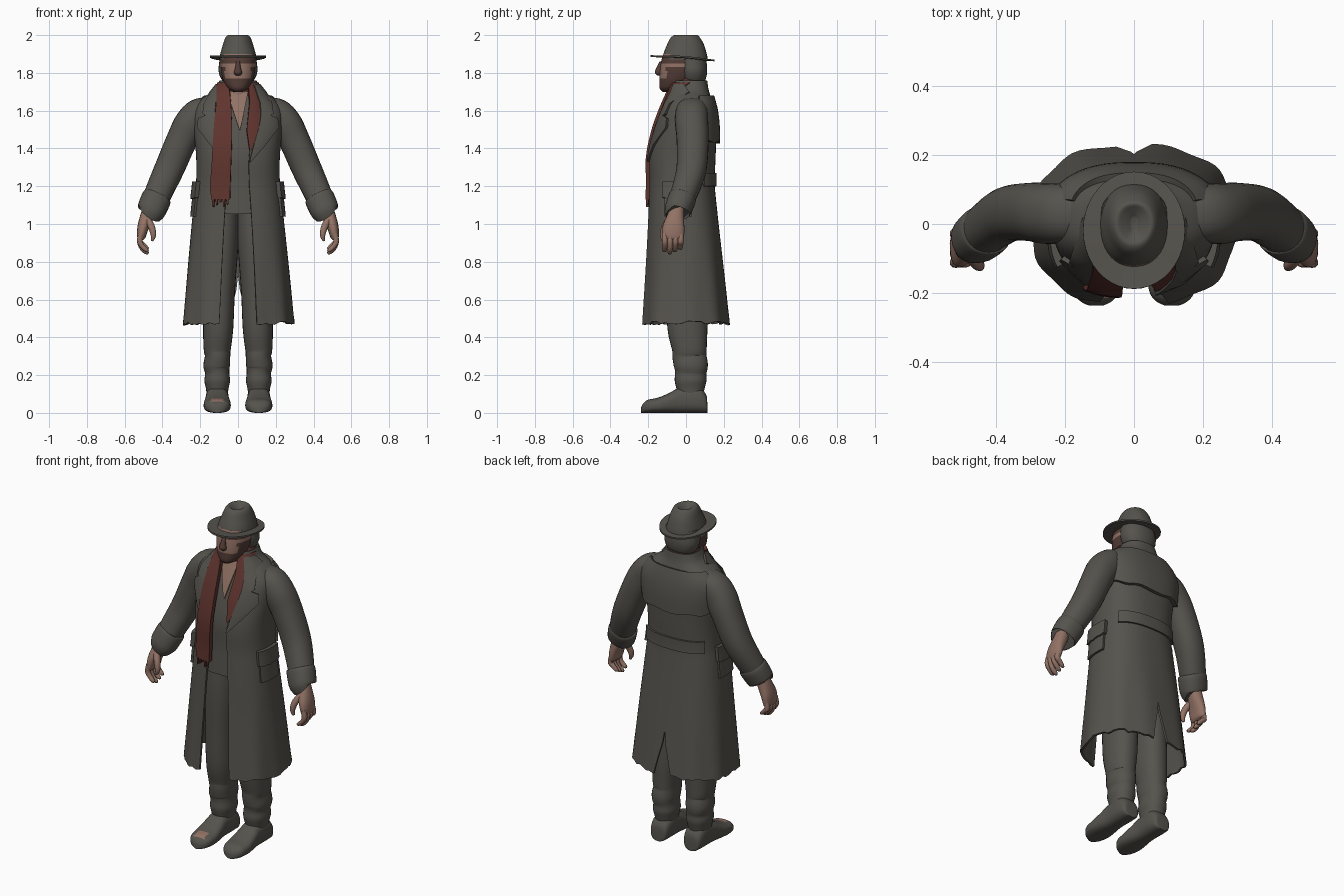
import bpy, bmesh, math, random
from mathutils import Vector

random.seed(4)
cube = bpy.data.objects.get("Cube")
if cube:
    bpy.data.objects.remove(cube)


def material(name, *rgb):
    m = bpy.data.materials.new(name)
    m.use_nodes = True
    m.diffuse_color = (*rgb, 1)
    m.node_tree.nodes["Principled BSDF"].inputs["Base Color"].default_value = (*rgb, 1)
    return m


WOOL = material("charcoal wool", .093, .087, .075)
SKIN = material("weathered skin", .29, .17, .13)
RUST = material("rust scarf", .115, .034, .027)
BEARD = material("brown beard", .085, .045, .036)


def smooth(rows, k=4):
    """Catmull-Rom interpolation of number rows."""
    out = []
    for i in range(len(rows) - 1):
        a, b, c, d = (Vector(rows[max(0, min(len(rows) - 1, i + j))]) for j in (-1, 0, 1, 2))
        for s in range(k):
            t = s / k
            out.append(b + (c - a) * t / 2 + (a * 2 - b * 5 + c * 4 - d) * t * t / 2
                       + (b * 3 - a - c * 3 + d) * t ** 3 / 2)
    return out + [Vector(rows[-1])]


def surface(name, rows, mats, closed=False, thick=0, skip=None, rule=None):
    """Quad sheet or capped tube through rows of points."""
    bm = bmesh.new()
    g = [[bm.verts.new(p) for p in r] for r in rows]
    n = len(g[0])
    for lo, hi in zip(g, g[1:]):
        for j in range(n if closed else n - 1):
            if j != skip:
                k = (j + 1) % n
                bm.faces.new((lo[j], lo[k], hi[k], hi[j]))
    if closed:
        bm.faces.new(g[0][::-1])
        bm.faces.new(g[-1])
    bmesh.ops.remove_doubles(bm, verts=bm.verts, dist=.0004)
    if closed:
        bmesh.ops.recalc_face_normals(bm, faces=bm.faces)
    if rule:
        for f in bm.faces:
            f.material_index = rule(f.calc_center_median())
    me = bpy.data.meshes.new(name)
    bm.to_mesh(me)
    bm.free()
    for m in mats:
        me.materials.append(m)
    ob = bpy.data.objects.new(name, me)
    bpy.context.collection.objects.link(ob)
    bpy.ops.object.select_all(action='DESELECT')
    ob.select_set(True)
    bpy.context.view_layer.objects.active = ob
    if thick:
        mod = ob.modifiers.new("thickness", 'SOLIDIFY')
        mod.thickness = thick
        bpy.ops.object.modifier_apply(modifier=mod.name)
    bpy.ops.object.shade_smooth_by_angle(angle=math.radians(50))
    return ob


def power(v, e):
    return math.copysign(abs(v) ** e, v)


def loft(name, stations, mats, axis=None, ref=(0, 1, 0), n=20, k=4, e=.9, rule=None):
    """Tube through stations (x, y, z, half width, half depth)."""
    st = smooth(stations, k)
    rows = []
    for i, s in enumerate(st):
        t = Vector(axis) if axis else (st[min(i + 1, len(st) - 1)] - st[max(i - 1, 0)]).to_3d()
        t.normalize()
        side = Vector(ref).cross(t).normalized()
        other = t.cross(side)
        ang = [math.tau * j / n for j in range(n)]
        rows.append([s.to_3d() + side * s[3] * power(math.cos(a), e)
                     + other * s[4] * power(math.sin(a), e) for a in ang])
    return surface(name, rows, mats, True, rule=rule)


def upright(name, rows, mats, **kw):
    """Vertical loft from (z, half width, front y, back y)."""
    return loft(name, [(0, (f + b) / 2, z, w, (b - f) / 2) for z, w, f, b in rows],
                mats, axis=(0, 0, 1), **kw)


# Coat outline: z, half width, front y, back y, front gap
COAT = smooth([(.47, .295, -.235, .23, .1), (.8, .265, -.215, .195, .085),
               (1.1, .235, -.2, .162, .068), (1.22, .222, -.195, .152, .06),
               (1.36, .222, -.195, .157, .06), (1.5, .235, -.165, .16, .085),
               (1.6, .235, -.13, .15, .1), (1.66, .195, -.105, .135, .085),
               (1.71, .125, -.085, .12, .07), (1.76, .098, -.075, .112, .065)], 5)


def coat_row(z):
    for a, b in zip(COAT, COAT[1:]):
        if z <= b[0]:
            return a.lerp(b, (z - a[0]) / (b[0] - a[0]))
    return COAT[-1]


def coat_point(z, t, off=0.0):
    _, w, f, b, _ = coat_row(z)
    off += .009 * math.sin(9 * t) * max(0, 1 - z)
    return Vector(((w + off) * power(math.sin(t), .8),
                   (f + b) / 2 - ((b - f) / 2 + off) * power(math.cos(t), .8), z))


def coat_angle(x, z):
    return math.copysign(math.asin(min(1, abs(x) / coat_row(z)[1]) ** 1.25), x)


def spread(a, b, n):
    return [a + (b - a) * i / (n - 1) for i in range(n)]


# Long coat, open in front and slit behind
rows = []
for i, r in enumerate(COAT):
    t0 = coat_angle(r[4], r[0])
    slit = .11 * max(0, .68 - r[0]) / .2
    row = [coat_point(r[0], t) for t in
           spread(t0, math.pi - slit, 32) + spread(math.pi + slit, math.tau - t0, 32)]
    if i == 0:
        for p in row:
            p.z += random.uniform(-.008, .012) + .02 * max(0, p.x)
    rows.append(row)
surface("long_coat", rows, [WOOL], thick=.012, skip=31)


def patch(name, z0, z1, t0, t1, off, wave=0.0):
    """Layer of cloth lying over the coat."""
    rows = [[coat_point(z, t, off) for t in spread(t0, t1, 24)] for z in spread(z0, z1, 8)]
    for i, p in enumerate(rows[0]):
        p.z += wave * math.sin(i * .9) - wave * 3 * math.sin(math.pi * i / 23)
    surface(name, rows, [WOOL], thick=off + .004)


patch("back_cape", 1.45, 1.68, 1.9, math.tau - 1.9, .02, .006)
patch("back_belt", 1.2, 1.27, 2.2, math.tau - 2.2, .01)


def strip(name, rows, mat, off, thick=.012, s=1):
    """Band on the chest from (z, inner x, outer x)."""
    pts = [[coat_point(z, coat_angle(x, z), off) for x in spread(*sorted((a * s, b * s)), 7)]
           for z, a, b in rows[::-1]]
    return surface(name, pts, [mat], thick=thick)


# Shirt, open collar, scarf
upright("waistcoat", [(r[0], r[1] - .03, r[2] + .024, r[3] - .03) for r in COAT
                      if 1.02 < r[0] < 1.69], [WOOL], n=40, k=1, e=.8)
strip("open_collar_skin", [(1.7, -.06, .06), (1.62, -.035, .04), (1.55, -.01, .025),
                           (1.5, .008, .012)], SKIN, -.015)
tail = smooth([(1.75, -.095, -.045), (1.66, -.105, -.036), (1.5, -.12, -.03),
               (1.3, -.13, -.035), (1.2, -.138, -.038), (1.13, -.13, -.04)])
strip("scarf_long_tail", tail, RUST, .018, .025)
strip("scarf_short_tail", [(1.75, .05, .11), (1.65, .06, .12), (1.5, .045, .11),
                           (1.39, .06, .068)], RUST, .008, .02)
for i in range(5):
    x = -.125 + i * .018
    strip("scarf_fringe", [(1.14, x - .007, x + .007),
                           (1.09 + .012 * (i % 3), x - .003, x + .003)], RUST, .014)
upright("scarf_neck_wrap", [(1.68, .1, -.07, .1), (1.73, .098, -.07, .108),
                            (1.78, .075, -.045, .098)], [RUST])

# Neck, head, nose and hair
upright("neck", [(1.62, .062, -.085, .05), (1.7, .06, -.08, .06), (1.8, .06, -.08, .06)], [SKIN])


def face_colour(p):
    jaw = p.z < 1.765 or abs(p.x) > .07 and p.z < 1.83
    brow = 1.85 < p.z < 1.885
    return 1 if jaw or brow else 0


upright("head", [(1.7, .025, -.125, -.04), (1.72, .055, -.14, 0), (1.76, .078, -.14, .04),
                 (1.81, .09, -.138, .075), (1.86, .092, -.132, .08), (1.9, .09, -.12, .08)],
        [SKIN, BEARD], n=40, k=5, rule=face_colour)
upright("nose", [(1.785, .012, -.15, -.12), (1.8, .022, -.165, -.12),
                 (1.825, .015, -.158, -.12), (1.86, .01, -.14, -.12)], [BEARD], n=12)
upright("hair", [(1.73, .06, .0, .085), (1.77, .09, -.03, .105), (1.81, .103, -.04, .112),
                 (1.85, .1, -.045, .11), (1.89, .095, -.045, .1)], [WOOL], n=28)

# Hat: tilted brim and dented crown
brim = [[Vector((r * .148 * math.sin(a), -.018 - r * .17 * math.cos(a),
                 1.882 + .07 * r * .17 * math.cos(a) + .008 * r * abs(math.sin(a)) ** 3))
         for a in spread(0, math.tau, 41)] for r in (1, .9, .75, .5)]
surface("hat_brim", brim, [WOOL], thick=.009)
crown = upright("hat_crown", [(1.872, .1, -.125, .115), (1.9, .094, -.12, .11),
                              (1.95, .08, -.1, .095), (1.985, .068, -.082, .075),
                              (2.0, .052, -.06, .06), (1.99, .03, -.04, .042),
                              (1.975, .008, -.02, .02)], [WOOL], n=36)
for v in crown.data.vertices:
    if v.co.z > 1.92 and v.co.y < 0:
        v.co.x *= 1 + 2.2 * v.co.y * (v.co.z - 1.92) / .08

for s, side in ((1, "left_"), (-1, "right_")):
    def limb(name, rows, mats, **kw):
        return loft(side + name, [(x * s, *rest) for x, *rest in rows], mats, **kw)

    # Lapel with a notch, pocket and flap
    strip(side + "lapel", [(1.74, .075, .105), (1.7, .09, .14), (1.64, .112, .17),
                           (1.585, .115, .178), (1.575, .115, .165), (1.56, .113, .2),
                           (1.51, .105, .205), (1.42, .08, .14), (1.33, .058, .066)],
          WOOL, .014, .016, s)
    lo, hi = sorted((s * 1.15, s * 1.75))
    patch(side + "pocket", 1.04, 1.22, lo, hi, .012)
    patch(side + "pocket_flap", 1.14, 1.225, lo - .05, hi + .05, .022, .002)

    # Sleeve and cuff
    limb("sleeve", [(.13, .03, 1.63, .045, .07), (.2, .03, 1.59, .08, .085),
                    (.25, .03, 1.53, .088, .088), (.295, .035, 1.45, .082, .085),
                    (.36, .03, 1.3, .079, .08), (.41, .0, 1.19, .074, .073),
                    (.45, -.035, 1.1, .068, .065)], [WOOL], n=28)
    limb("cuff", [(.425, -.015, 1.15, .068, .066), (.432, -.02, 1.135, .079, .074),
                  (.46, -.045, 1.07, .076, .07), (.465, -.047, 1.06, .066, .062)], [WOOL], n=28)

    # Hand with curled fingers
    limb("palm", [(.465, -.047, 1.09, .036, .036), (.482, -.055, 1.04, .036, .045),
                  (.503, -.066, .98, .03, .058), (.512, -.068, .93, .022, .056),
                  (.512, -.068, .915, .012, .045)], [SKIN])
    for i in range(4):
        y, d = -.112 + i * .028, .012 * abs(i - 1)
        limb("finger", [(.513, y, .95, .014, .015), (.52, y, .91, .015, .015),
                        (.508, y, .872 + d, .013, .014), (.485, y - .002, .85 + d, .011, .012),
                        (.473, y - .003, .846 + d, .005, .005)], [SKIN], n=12)
    limb("thumb", [(.485, -.08, 1.035, .018, .02), (.458, -.112, .985, .018, .018),
                   (.448, -.122, .94, .014, .015), (.455, -.122, .91, .006, .007)],
         [SKIN], n=12)

    # Trouser leg gathered above the shoe
    limb("trouser_leg", [(.085, .0, 1.08, .09, .115), (.088, .0, .9, .09, .12),
                         (.1, .003, .65, .084, .112), (.105, .008, .45, .08, .106),
                         (.11, .018, .34, .072, .092), (.108, .018, .3, .067, .09),
                         (.113, .026, .25, .07, .09), (.11, .025, .21, .064, .083),
                         (.11, .024, .17, .068, .084), (.11, .024, .13, .06, .075),
                         (.11, .024, .09, .055, .065)], [WOOL], n=28)

    # Shoe, the right one worn through at the toe
    def worn(p):
        return int(p.x < 0 and abs(p.x + .11) < .034 and -.215 < p.y < -.17 and p.z > .045)

    shoe = [(.113, .05, .03), (.105, .1, .05), (.06, .14, .06), (-.03, .135, .06),
            (-.09, .105, .067), (-.15, .08, .072), (-.2, .07, .064), (-.225, .052, .045),
            (-.237, .032, .02)]
    limb("shoe", [(.11, y, h / 2, h / 2, w) for y, h, w in shoe], [WOOL, SKIN],
         axis=(0, -1, 0), ref=(1, 0, 0), n=32, e=.75, rule=worn)
